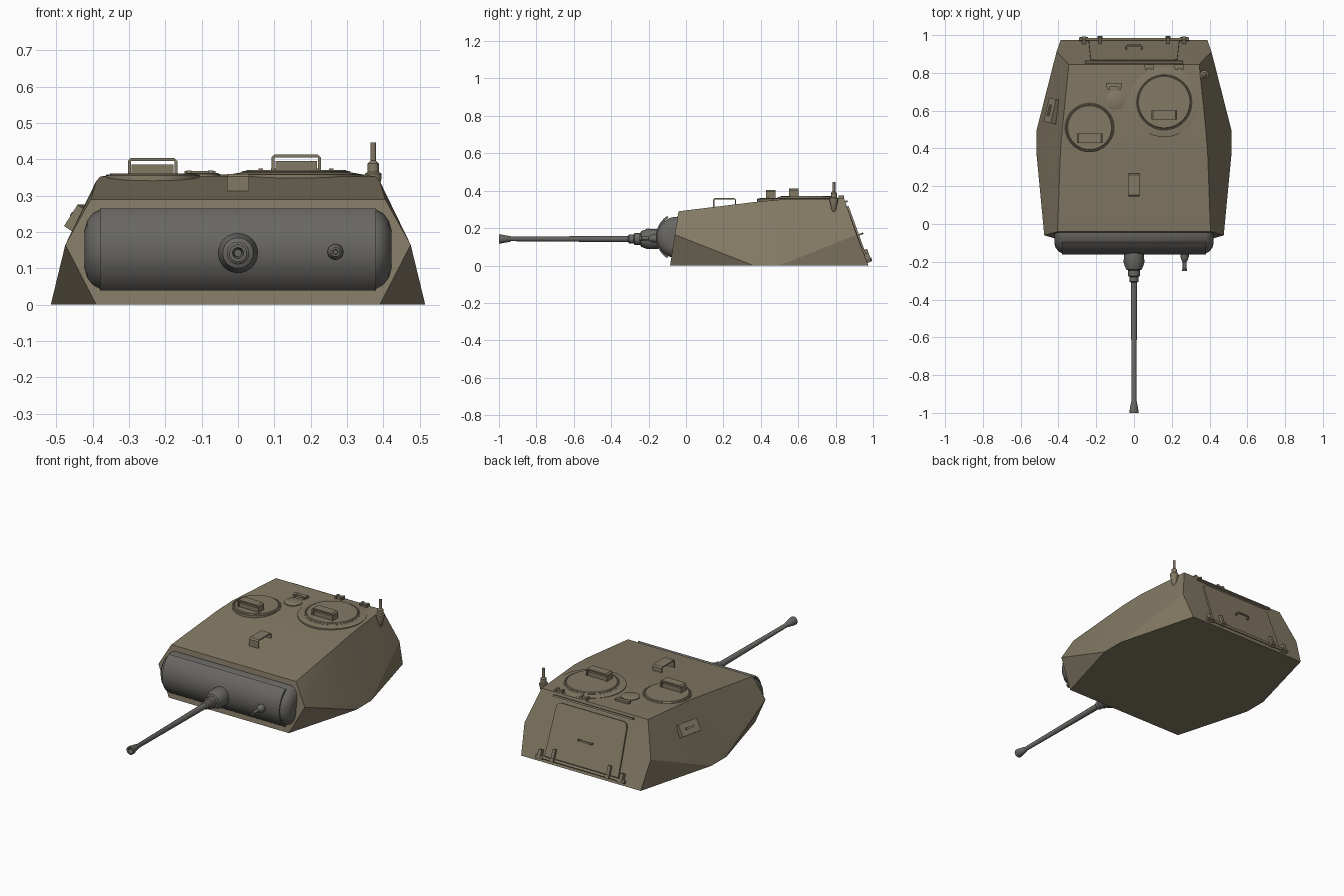
import bpy, bmesh, math
from mathutils import Vector, Matrix

if "Cube" in bpy.data.objects:
    bpy.data.objects.remove(bpy.data.objects["Cube"])


def material(name, rgb):
    m = bpy.data.materials.new(name)
    m.diffuse_color = (*rgb, 1)
    m.use_nodes = True
    m.node_tree.nodes["Principled BSDF"].inputs["Base Color"].default_value = m.diffuse_color
    return m


ARMOUR = material("olive_armour", (0.23, 0.195, 0.13))
STEEL = material("gun_steel", (0.14, 0.135, 0.125))


def finish(name, bm, mat=ARMOUR, loc=(0, 0, 0), rot=(0, 0, 0), angle=32):
    bmesh.ops.recalc_face_normals(bm, faces=bm.faces)
    me = bpy.data.meshes.new(name)
    bm.to_mesh(me)
    bm.free()
    me.shade_smooth()
    me.set_sharp_from_angle(angle=math.radians(angle))
    me.materials.append(mat)
    ob = bpy.data.objects.new(name, me)
    ob.location, ob.rotation_euler = loc, rot
    bpy.context.collection.objects.link(ob)
    return ob


def box(name, size, loc, rot=(0, 0, 0), mat=ARMOUR):
    bm = bmesh.new()
    bmesh.ops.create_cube(bm, size=1)
    bmesh.ops.scale(bm, vec=size, verts=bm.verts)
    return finish(name, bm, mat, loc, rot)


def prism(name, pts, a, b, axis, loc=(0, 0, 0), rot=(0, 0, 0), mat=ARMOUR):
    """Extrude a 2D outline from a to b along an axis."""
    put = {"x": lambda p, t: (t, p[0], p[1]),
           "y": lambda p, t: (p[0], t, p[1]),
           "z": lambda p, t: (p[0], p[1], t)}[axis]
    bm = bmesh.new()
    lo = [bm.verts.new(put(p, a)) for p in pts]
    hi = [bm.verts.new(put(p, b)) for p in pts]
    bm.faces.new(lo)
    bm.faces.new(hi)
    for i in range(len(pts)):
        j = (i + 1) % len(pts)
        bm.faces.new((lo[i], lo[j], hi[j], hi[i]))
    return finish(name, bm, mat, loc, rot)


def lathe(name, prof, loc, axis="z", mat=ARMOUR, n=32):
    """Revolve (radius, height) points; axis z, x or -y."""
    bm = bmesh.new()
    rings = [[bm.verts.new((r * math.cos(2 * math.pi * k / n), r * math.sin(2 * math.pi * k / n), h))
              for k in range(n)] for r, h in prof]
    for lo, hi in zip(rings, rings[1:]):
        for k in range(n):
            bm.faces.new((lo[k], lo[(k + 1) % n], hi[(k + 1) % n], hi[k]))
    bm.faces.new(rings[0])
    bm.faces.new(rings[-1])
    rot = {"z": (0, 0, 0), "x": (0, math.pi / 2, 0), "-y": (math.pi / 2, 0, 0)}[axis]
    return finish(name, bm, mat, loc, rot)


def arch(u0, u1, base0, base1, top, t):
    """Outline of a bent strap with bevelled corners."""
    c = 0.008
    return [(u0, base0), (u0, top - c), (u0 + c, top), (u1 - c, top), (u1, top - c), (u1, base1),
            (u1 - t, base1), (u1 - t, top - t), (u0 + t, top - t), (u0 + t, base0)]


# Turret shell: faceted convex armour
half = [(0.39, -0.085, 0), (0.475, -0.06, 0.165), (0.405, -0.04, 0.29),
        (0.39, 0.37, 0.34), (0.38, 0.50, 0.352), (0.345, 0.845, 0.358),
        (0.515, 0.36, 0), (0.515, 0.50, 0), (0.388, 0.975, 0), (0.41, 0.912, 0.165)]
bm = bmesh.new()
for x, y, z in half:
    bm.verts.new((x, y, z))
    bm.verts.new((-x, y, z))
bmesh.ops.convex_hull(bm, input=bm.verts)
bmesh.ops.dissolve_limit(bm, angle_limit=math.radians(1), verts=bm.verts, edges=bm.edges)
finish("turret_shell", bm, angle=11)

# Mantlet: drum with domed ends and a curved shield plate in front
cap = [(0.055, 0.422), (0.08, 0.415), (0.1, 0.4), (0.111, 0.38)]
lathe("mantlet_drum", [(r, -h) for r, h in cap] + cap[::-1], (0, -0.045, 0.15), "x", STEEL, 48)
arc = [math.radians(-56 + 112 * i / 20) for i in range(21)]
shield = [(-0.025 - r * math.cos(a), 0.152 + r * math.sin(a))
          for r, seq in ((0.136, arc), (0.124, arc[::-1])) for a in seq]
prism("mantlet_shield", shield, -0.38, 0.38, "x", mat=STEEL)

# Main gun with stepped collar and flared, bored muzzle
lathe("main_gun", [(0.05, 0.12), (0.053, 0.16), (0.055, 0.205), (0.042, 0.24), (0.031, 0.245),
                   (0.031, 0.275), (0.024, 0.28), (0.024, 0.305), (0.017, 0.31), (0.012, 0.935),
                   (0.015, 0.94), (0.024, 0.99), (0.024, 1.0), (0.015, 1.0), (0.01, 0.95)],
      (0, 0, 0.142), "-y", STEEL)
lathe("coaxial_gun", [(0.022, 0.14), (0.022, 0.175), (0.015, 0.195), (0.01, 0.2), (0.01, 0.235),
                      (0.013, 0.238), (0.013, 0.248), (0.007, 0.248), (0.006, 0.235)],
      (0.268, 0, 0.145), "-y", STEEL, 20)

# Roof hatches: low discs, each with a periscope block under a guard
for side, x, y, r, top in (("commander", 0.16, 0.645, 0.15, 0.371), ("loader", -0.235, 0.51, 0.13, 0.361)):
    lathe(side + "_hatch", [(r, 0.33), (r, top - 0.006), (r - 0.004, top - 0.003), (r - 0.008, top - 0.003),
                            (r - 0.01, top - 0.005), (r - 0.014, top)], (x, y, 0), n=48)
    py = y - 0.068 if r > 0.14 else y - 0.057
    dz = top - 0.361
    box(side + "_periscope", (0.115, 0.04, 0.04), (x, py, 0.365 + dz), mat=ARMOUR)
    prism(side + "_periscope_guard", arch(x - 0.068, x + 0.068, 0.35, 0.35, 0.403 + dz, 0.008),
          py - 0.025, py + 0.025, "y")
lathe("commander_hatch_ring", [(0.185, 0.33), (0.185, 0.358), (0.15, 0.364)], (0.16, 0.645, 0), n=48)
for x in (0.08, 0.24):
    box("hatch_hinge", (0.05, 0.022, 0.018), (x, 0.833, 0.361))
    for s in (-1, 1):
        box("hatch_hinge_lug", (0.012, 0.03, 0.02), (x + s * 0.017, 0.83, 0.364))

# Small roof fittings
lathe("vent_cover", [(0.05, 0.34), (0.05, 0.359), (0.044, 0.362)], (-0.1, 0.655, 0))
box("vent_hinge", (0.085, 0.022, 0.016), (-0.105, 0.735, 0.36))
for s in (-1, 1):
    box("vent_hinge_lug", (0.014, 0.034, 0.018), (-0.105 + s * 0.03, 0.728, 0.36))
prism("sight_vane", arch(0.145, 0.268, 0.305, 0.32, 0.36, 0.007), -0.03, 0.03, "x")

# Antenna mount on the right rear edge
lathe("antenna_mount", [(0.004, 0.285), (0.012, 0.3), (0.023, 0.348), (0.023, 0.36), (0.016, 0.365),
                        (0.016, 0.388), (0.008, 0.396), (0.008, 0.446)], (0.372, 0.79, 0), n=20)

# Pistol port on the left side
port_rot = (0, math.radians(33), math.radians(-13))
m = Matrix.Translation((-0.425, 0.597, 0.232)) @ Matrix.Rotation(port_rot[2], 4, "Z") \
    @ Matrix.Rotation(port_rot[1], 4, "Y")
box("side_port", (0.05, 0.13, 0.07), m.translation, port_rot)
box("side_port_handle", (0.012, 0.06, 0.012), m @ Vector((-0.028, 0, 0)), port_rot)

# Rear door and fittings, all tilted with the rear plate
TILT = math.atan2(0.13, 0.358)
R = Matrix.Translation((0, 0.975, 0)) @ Matrix.Rotation(TILT, 4, "X")
rear = dict(loc=R.translation, rot=(TILT, 0, 0))


def rear_box(name, size, x, out, up):
    box(name, size, R @ Vector((x, out, up)), (TILT, 0, 0))


door = [(-0.24, 0.035)]
for s in (-1, 1):
    for k in range(6):
        a = math.radians(90 * k / 5 if s < 0 else 90 - 90 * k / 5)
        door.append((s * (0.2 + 0.03 * math.cos(a)), 0.305 + 0.03 * math.sin(a)))
door.append((0.24, 0.035))
prism("rear_door", door, -0.01, 0.009, "y", **rear)
rear_box("rain_strip", (0.52, 0.018, 0.01), 0, 0.004, 0.362)
handle = [(-0.045, 0), (-0.045, 0.026), (-0.035, 0.034), (0.035, 0.034), (0.045, 0.026), (0.045, 0),
          (0.036, 0), (0.036, 0.024), (0.032, 0.026), (-0.032, 0.026), (-0.036, 0.024), (-0.036, 0)]
prism("rear_door_handle", handle, 0.167, 0.176, "z", **rear)
lathe("rear_hinge_rod", [(0.008, -0.29), (0.008, 0.29)], R @ Vector((0, 0.012, 0.025)), "x", n=12)
for s in (-1, 1):
    rear_box("door_hinge", (0.018, 0.02, 0.07), s * 0.18, 0.014, 0.052)
    rear_box("door_hinge_knuckle", (0.026, 0.026, 0.02), s * 0.18, 0.016, 0.027)
    rear_box("hinge_stop", (0.02, 0.024, 0.05), s * 0.265, 0.012, 0.04)
    rear_box("hinge_stop_foot", (0.045, 0.02, 0.012), s * 0.265, 0.012, 0.02)
